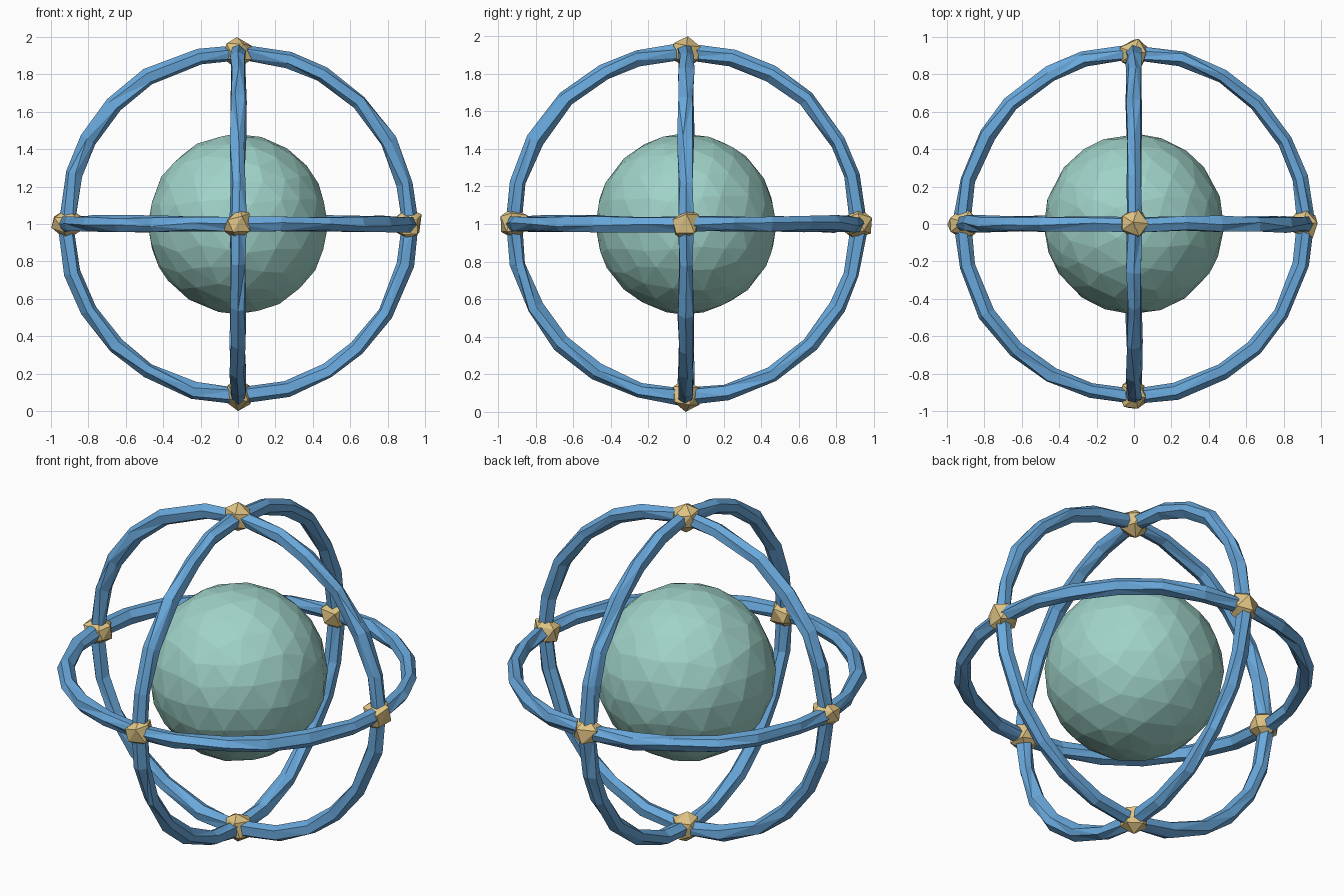
import bpy, bmesh, random
from math import pi, sin, cos
from mathutils import Vector, Matrix

random.seed(7)
cube = bpy.data.objects.get("Cube")
if cube:
    bpy.data.objects.remove(cube, do_unlink=True)

CENTRE = Vector((0, 0, 1))
RING_RADIUS = 0.92
TUBE_RADIUS = 0.044


def material(name, colour):
    m = bpy.data.materials.new(name)
    m.use_nodes = True
    m.diffuse_color = (*colour, 1)
    m.node_tree.nodes["Principled BSDF"].inputs["Base Color"].default_value = (*colour, 1)
    return m


def finish(name, bm, mat):
    bmesh.ops.recalc_face_normals(bm, faces=bm.faces)
    mesh = bpy.data.meshes.new(name)
    bm.to_mesh(mesh)
    bm.free()
    mesh.materials.append(mat)
    obj = bpy.data.objects.new(name, mesh)
    obj.location = CENTRE
    bpy.context.collection.objects.link(obj)
    return obj


def jitter(amount):
    return Vector([random.uniform(-amount, amount) for _ in range(3)])


def rough_ball(name, radius, detail, rough, mat, offset=Vector()):
    """Faceted ball; vertices slide over its surface for a hand-cut look."""
    bm = bmesh.new()
    bmesh.ops.create_icosphere(bm, subdivisions=detail, radius=radius)
    for v in bm.verts:
        v.co = (v.co + jitter(rough)).normalized() * radius + offset
    return finish(name, bm, mat)


def rough_ring(name, turn, mat, segments=24, sides=6):
    """Hewn hoop: uneven hexagonal sections swept round a circle."""
    bm = bmesh.new()
    sections = []
    for i in range(segments):
        a = 2 * pi * (i + random.uniform(-0.15, 0.15)) / segments
        out = Vector((cos(a), sin(a), 0))
        twist = random.uniform(-0.25, 0.25)
        section = []
        for j in range(sides):
            b = 2 * pi * j / sides + twist
            p = out * (RING_RADIUS + TUBE_RADIUS * cos(b))
            p.z = TUBE_RADIUS * sin(b)
            section.append(bm.verts.new(turn @ (p + jitter(0.006))))
        sections.append(section)
    for i in range(segments):
        s, t = sections[i], sections[(i + 1) % segments]
        for j in range(sides):
            k = (j + 1) % sides
            bm.faces.new((s[j], t[j], t[k], s[k]))
    bmesh.ops.triangulate(bm, faces=bm.faces)
    return finish(name, bm, mat)


blue = material("sky blue", (0.14, 0.39, 0.71))
green = material("pale sea green", (0.35, 0.65, 0.58))
gold = material("sandy gold", (0.74, 0.55, 0.23))

# Central ball
rough_ball("core_ball", 0.482, 3, 0.022, green)

# Three hoops at right angles
rough_ring("level_ring", Matrix.Identity(3), blue)
rough_ring("front_ring", Matrix.Rotation(pi / 2, 3, "X"), blue)
rough_ring("side_ring", Matrix.Rotation(pi / 2, 3, "Y"), blue)

# Joints where the hoops cross
joints = {
    "left_joint": (1, 0, 0), "right_joint": (-1, 0, 0),
    "back_joint": (0, 1, 0), "front_joint": (0, -1, 0),
    "top_joint": (0, 0, 1), "bottom_joint": (0, 0, -1),
}
for name, axis in joints.items():
    rough_ball(name, 0.086, 1, 0.02, gold, Vector(axis) * 0.914)
